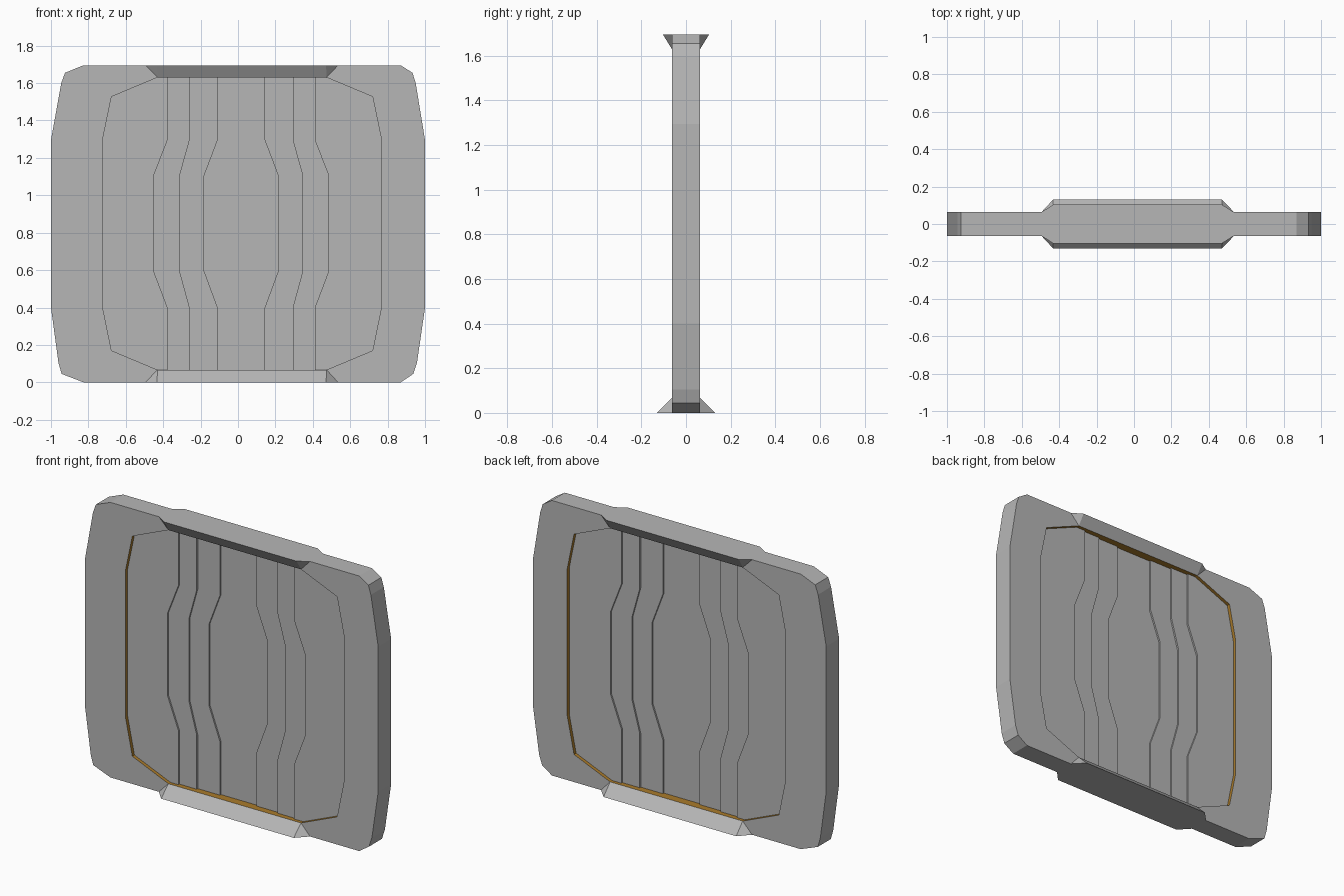
import bpy, bmesh

if "Cube" in bpy.data.objects:
    bpy.data.objects.remove(bpy.data.objects["Cube"])

HALF = 0.063           # half thickness of the frame
TOP = 1.695
SILL, LINTEL = 0.067, 1.63
OPEN_C, LEAF_C = 0.0215, 0.017   # centre lines of the opening and the leaves


def material(name, rgb):
    m = bpy.data.materials.new(name)
    m.diffuse_color = (*rgb, 1)
    m.use_nodes = True
    m.node_tree.nodes["Principled BSDF"].inputs["Base Color"].default_value = m.diffuse_color
    return m


grey = material("grey_metal", (0.47, 0.47, 0.47))
bronze = material("bronze_trim", (0.40, 0.20, 0.025))


def finish(name, bm, mats):
    bmesh.ops.recalc_face_normals(bm, faces=bm.faces)
    me = bpy.data.meshes.new(name)
    bm.to_mesh(me)
    bm.free()
    for m in mats:
        me.materials.append(m)
    ob = bpy.data.objects.new(name, me)
    bpy.context.collection.objects.link(ob)
    return ob


def add_loop(bm, pts, y):
    vs = [bm.verts.new((x, y, z)) for x, z in pts]
    return vs, [bm.edges.new((vs[i - 1], vs[i])) for i in range(len(vs))]


def extrude_y(bm, depth):
    res = bmesh.ops.extrude_face_region(bm, geom=bm.faces[:])
    vs = [g for g in res["geom"] if isinstance(g, bmesh.types.BMVert)]
    bmesh.ops.translate(bm, verts=vs, vec=(0, depth, 0))


# Frame: chamfered outline with a polygonal opening, bronze on the inner wall
outer = [(-0.826, 0), (-0.943, 0.045), (-0.96, 0.105), (-1, 0.4),
         (-1, 1.295), (-0.945, 1.6), (-0.925, 1.655), (-0.826, TOP),
         (0.87, TOP), (0.933, 1.655), (0.95, 1.6), (1, 1.295),
         (1, 0.4), (0.957, 0.105), (0.937, 0.045), (0.87, 0)]
half_open = [(0.452, SILL), (0.698, 0.17), (0.745, 0.4),
             (0.745, 1.3), (0.698, 1.527), (0.452, LINTEL)]
open_right = [(OPEN_C + x, z) for x, z in half_open]
open_left = [(OPEN_C - x, z) for x, z in half_open]

bm = bmesh.new()
edges = add_loop(bm, outer, -HALF)[1]
edges += add_loop(bm, open_right + open_left[::-1], -HALF)[1]
bmesh.ops.triangle_fill(bm, use_beauty=True, edges=edges, normal=(0, -1, 0))
extrude_y(bm, 2 * HALF)
bm.normal_update()
for f in bm.faces:
    c = f.calc_center_median()
    inside = abs(c.x - OPEN_C) < 0.76 and 0.06 < c.z < 1.64
    f.material_index = int(inside and abs(f.normal.y) < 0.5)
finish("door_frame", bm, [grey, bronze])


# Door leaves: each pair sits a step deeper towards the middle
def seam(side, narrow, wide):
    pts = [(narrow, SILL), (narrow, 0.4), (wide, 0.595),
           (wide, 1.105), (narrow, 1.295), (narrow, LINTEL)]
    return [(LEAF_C + side * x, z) for x, z in pts]


def leaf(name, a, b, half):
    bm = bmesh.new()
    vs, _ = add_loop(bm, a + b[::-1], -half)
    bm.faces.new(vs)
    extrude_y(bm, 2 * half)
    finish(name, bm, [grey])


widths = [(0.394, 0.468), (0.276, 0.329), (0.126, 0.198)]
for side, label, edge in ((-1, "left", open_left), (1, "right", open_right)):
    prev = edge
    for i, (n, w) in enumerate(widths):
        line = seam(side, n, w)
        leaf(f"{label}_leaf_{i + 1}", prev, line, 0.042 - 0.01 * i)
        prev = line
leaf("centre_leaf", seam(-1, *widths[2]), seam(1, *widths[2]), 0.012)


# Sloping ramps on both faces, at the sill and at the lintel
def ramp(name, side, z_edge, z_tip, reach):
    y0, y1 = side * HALF, side * reach
    bm = bmesh.new()
    a, b, c, d, e, f = [bm.verts.new(p) for p in (
        (-0.495, y0, z_edge), (-0.433, y1, z_edge), (0.471, y1, z_edge),
        (0.535, y0, z_edge), (0.4735, y0, z_tip), (-0.4305, y0, z_tip))]
    for face in ((a, b, c, d), (b, f, e, c), (a, f, b), (c, e, d), (a, d, e, f)):
        bm.faces.new(face)
    finish(name, bm, [grey])


for side, label in ((-1, "front"), (1, "back")):
    ramp(f"{label}_sill_ramp", side, 0, SILL, 0.13)
    ramp(f"{label}_lintel_ramp", side, TOP, LINTEL, 0.103)
